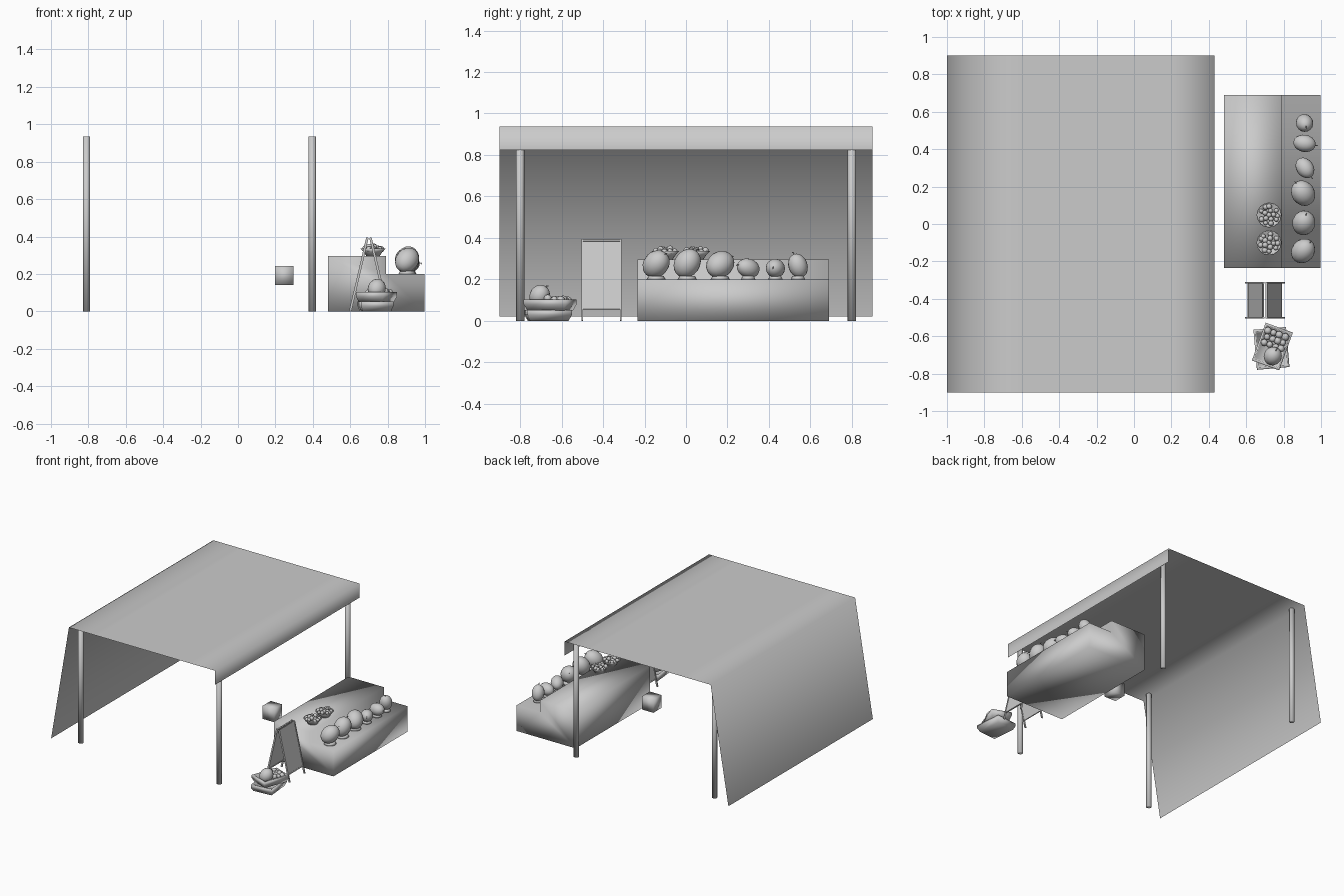
import bpy, bmesh, math, random
from mathutils import Vector, Matrix

random.seed(4)
if "Cube" in bpy.data.objects:
    bpy.data.objects.remove(bpy.data.objects["Cube"])

grey = bpy.data.materials.new("plain_grey")
grey.use_nodes = True
GREY = (0.6, 0.6, 0.6, 1)
grey.diffuse_color = GREY
grey.node_tree.nodes["Principled BSDF"].inputs["Base Color"].default_value = GREY


def finish(name, bm, smooth=True):
    mesh = bpy.data.meshes.new(name)
    bm.to_mesh(mesh)
    bm.free()
    mesh.materials.append(grey)
    for p in mesh.polygons:
        p.use_smooth = smooth
    ob = bpy.data.objects.new(name, mesh)
    bpy.context.collection.objects.link(ob)
    return ob


def extrude_profile(name, points, y0, y1, closed):
    """Sweep an x-z profile along y, as a sheet or as a capped solid."""
    bm = bmesh.new()
    a = [bm.verts.new((x, y0, z)) for x, z in points]
    b = [bm.verts.new((x, y1, z)) for x, z in points]
    n = len(points)
    for i in range(n if closed else n - 1):
        j = (i + 1) % n
        bm.faces.new((a[i], a[j], b[j], b[i]))
    if closed:
        bm.faces.new(a)
        bm.faces.new(b[::-1])
    bmesh.ops.recalc_face_normals(bm, faces=bm.faces)
    return finish(name, bm)


def add_box(bm, size, matrix):
    bmesh.ops.create_cube(bm, size=1, matrix=matrix @ Matrix.Diagonal((*size, 1)))


def add_ball(bm, matrix, scale, segments=16, rings=10):
    bmesh.ops.create_uvsphere(bm, u_segments=segments, v_segments=rings, radius=1,
                              matrix=matrix @ Matrix.Diagonal((*scale, 1)))


def add_rod(bm, start, end, r1, r2, sides=8):
    start, end = Vector(start), Vector(end)
    d = end - start
    m = Matrix.Translation((start + end) / 2) @ d.to_track_quat("Z", "Y").to_matrix().to_4x4()
    bmesh.ops.create_cone(bm, cap_ends=True, segments=sides, radius1=r1, radius2=r2,
                          depth=d.length, matrix=m)


# Canopy sheet: sloping back wall, flat roof, short valance
extrude_profile("canopy", [(-1, 0.02), (-0.845, 0.936), (-0.6, 0.936), (0.2, 0.936),
                           (0.43, 0.936), (0.43, 0.825)], -0.9, 0.9, False)

# Poles
for x, side in ((-0.81, "right"), (0.397, "left")):
    for y, end in ((-0.8, "front"), (0.8, "back")):
        bm = bmesh.new()
        add_rod(bm, (x, y, 0), (x, y, 0.935), 0.02, 0.02)
        finish(f"pole_{end}_{side}", bm)

# Stepped counter
extrude_profile("counter", [(0.48, 0), (0.997, 0), (0.997, 0.2), (0.79, 0.2),
                            (0.79, 0.295), (0.48, 0.295)], -0.235, 0.69, True)

# Small box beneath the canopy
bm = bmesh.new()
add_box(bm, (0.1, 0.1, 0.103), Matrix.Translation((0.247, 0.076, 0.192)))
finish("hanging_box", bm)


# Melons on ring stands: x, y, radius, length, tilt, heading
def add_melon(bm, centre, radius, length, tilt, heading):
    m = (Matrix.Translation(centre) @ Matrix.Rotation(math.radians(heading), 4, "Z")
         @ Matrix.Rotation(math.radians(tilt), 4, "Y"))
    add_ball(bm, m, (radius, radius, length))
    tip = [m @ Vector(p) for p in ((0, 0, length * 0.97), (0, 0, length + 0.006),
                                   (0.007, 0, length + 0.012))]
    for p, q in zip(tip, tip[1:]):
        add_rod(bm, p, q, 0.003, 0.002, 6)


for i, (x, y, r, length, tilt, heading) in enumerate((
        (0.904, -0.144, 0.061, 0.074, 50, 50), (0.908, 0.006, 0.062, 0.074, 35, 75),
        (0.904, 0.165, 0.062, 0.074, 60, 125), (0.914, 0.3, 0.046, 0.06, 75, -55),
        (0.912, 0.431, 0.046, 0.06, 85, -10), (0.912, 0.54, 0.046, 0.06, 20, -70))):
    t = math.radians(tilt)
    half = math.hypot(r * math.sin(t), length * math.cos(t))
    bm = bmesh.new()
    add_melon(bm, (x, y, 0.207 + half), r, length, tilt, heading)
    finish(f"melon_{i + 1}", bm)
    bm = bmesh.new()
    add_rod(bm, (x, y, 0.2), (x, y, 0.216), r * 0.75, r * 0.6, 16)
    finish(f"melon_stand_{i + 1}", bm)

# Flared bowls heaped with small fruit
for i, (x, y) in enumerate(((0.722, 0.048), (0.722, -0.1))):
    bm = bmesh.new()
    rows = []
    for r, z in ((0.036, 0.296), (0.05, 0.318), (0.067, 0.336), (0.063, 0.336), (0.046, 0.32)):
        rows.append([bm.verts.new((x + r * math.cos(a * math.pi / 8),
                                   y + r * math.sin(a * math.pi / 8), z)) for a in range(16)])
    for lo, hi in zip(rows, rows[1:]):
        for k in range(16):
            n = (k + 1) % 16
            bm.faces.new((lo[k], lo[n], hi[n], hi[k]))
    bm.faces.new(rows[0][::-1])
    bm.faces.new(rows[-1])
    finish(f"bowl_{i + 1}", bm)
    bm = bmesh.new()
    for count, ring, z in ((9, 0.046, 0.336), (5, 0.024, 0.342), (1, 0, 0.345)):
        for k in range(count):
            a = math.tau * k / count + random.uniform(-0.2, 0.2)
            r = random.uniform(0.012, 0.016)
            m = Matrix.Translation((x + ring * math.cos(a), y + ring * math.sin(a),
                                    z + random.uniform(-0.005, 0.006)))
            add_ball(bm, m, (r, r, r), 10, 6)
    finish(f"bowl_fruit_{i + 1}", bm)

# Folding sign: two leaning boards, each with a pair of legs
for s, side in ((-1, "right"), (1, "left")):
    foot, top = 0.7 + s * 0.1, 0.7 + s * 0.008
    lean = math.atan2(foot - top, 0.395)
    rot = Matrix.Rotation(-lean, 4, "Y")
    mid = Vector(((foot + top) / 2, -0.407, 0.1975))
    bm = bmesh.new()
    add_box(bm, (0.006, 0.18, 0.34), Matrix.Translation(mid) @ rot
            @ Matrix.Translation((0, 0, 0.03)))
    finish(f"sign_board_{side}", bm, False)
    bm = bmesh.new()
    for y in (-0.093, 0.093):
        add_box(bm, (0.013, 0.008, 0.404), Matrix.Translation(mid + Vector((0, y, 0))) @ rot)
    for z in (-0.142, 0.195):
        add_box(bm, (0.01, 0.18, 0.009), Matrix.Translation(mid) @ rot
                @ Matrix.Translation((0, 0, z)))
    finish(f"sign_frame_{side}", bm, False)


# Flared open trays, stacked
def tray(name, centre, width, depth, height, angle):
    bm = bmesh.new()
    rot = Matrix.Translation(centre) @ Matrix.Rotation(math.radians(angle), 4, "Z")
    loops = []
    for grow, z in ((0.86, 0), (1, height * 0.55), (1, height), (0.88, height), (0.82, height * 0.4)):
        loops.append([bm.verts.new(rot @ Vector((sx * width / 2 * grow, sy * depth / 2 * grow, z)))
                      for sx, sy in ((-1, -1), (1, -1), (1, 1), (-1, 1))])
    for lo, hi in zip(loops, loops[1:]):
        for k in range(4):
            n = (k + 1) % 4
            bm.faces.new((lo[k], lo[n], hi[n], hi[k]))
    bm.faces.new(loops[0][::-1])
    bm.faces.new(loops[-1])
    finish(name, bm)


tray("lower_tray", (0.735, -0.665, 0), 0.175, 0.215, 0.052, 5)
tray("upper_tray", (0.74, -0.655, 0.05), 0.155, 0.215, 0.053, -20)

# Tray contents
bm = bmesh.new()
add_melon(bm, (0.742, -0.706, 0.122), 0.048, 0.054, 40, 60)
finish("tray_melon", bm)
bm = bmesh.new()
turn = Matrix.Rotation(math.radians(-20), 4, "Z")
for col in range(4):
    for row in range(3):
        p = turn @ Vector((-0.048 + 0.032 * col + random.uniform(-0.004, 0.004),
                           0.005 + 0.033 * row, random.uniform(-0.004, 0.008)))
        r = random.uniform(0.017, 0.021)
        add_ball(bm, Matrix.Translation(p + Vector((0.74, -0.655, 0.1))), (r, r, r), 10, 6)
finish("tray_fruit", bm)
